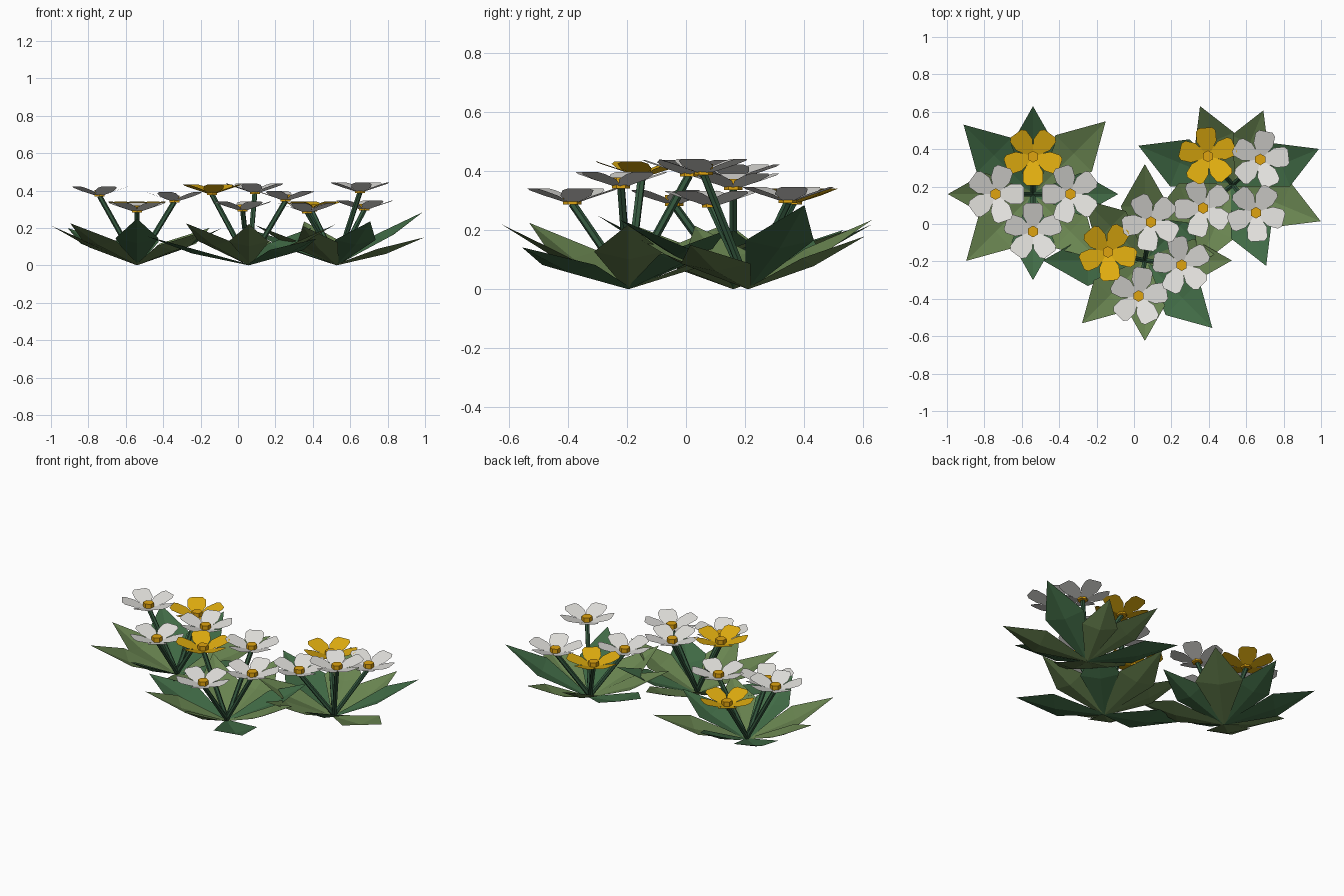
import bpy, math
from mathutils import Matrix, Vector

cube = bpy.data.objects.get("Cube")
if cube:
    bpy.data.objects.remove(cube, do_unlink=True)


def material(name, rgb):
    mat = bpy.data.materials.new(name)
    mat.use_nodes = True
    mat.diffuse_color = (*rgb, 1)
    mat.node_tree.nodes["Principled BSDF"].inputs["Base Color"].default_value = (*rgb, 1)
    return mat


OLIVE = material("olive_green", (.14, .23, .08))
BLUISH = material("deep_green", (.052, .145, .06))
STEM = material("stem_green", (.035, .1, .05))
WHITE = material("petal_white", (.76, .75, .72))
YELLOW = material("petal_yellow", (.75, .42, .005))
CENTRE = material("centre_gold", (.74, .37, .005))


def add_mesh(name, verts, faces, mat, matrix):
    mesh = bpy.data.meshes.new(name)
    mesh.from_pydata(verts, [], faces)
    mesh.transform(matrix)
    mesh.materials.append(mat)
    obj = bpy.data.objects.new(name, mesh)
    bpy.context.collection.objects.link(obj)


def turned(place, angle):
    return Matrix.Translation(place) @ Matrix.Rotation(angle, 4, "Z")


def add_leaf(place, angle, reach, height, mat):
    """Kite-shaped blade with a slightly sunken midrib."""
    mid, half, edge = reach * .56, reach * .25, height * .58
    verts = [(0, 0, 0), (mid, 0, edge - .026), (reach, 0, height)]
    for side in (-1, 1):
        verts += [(.01, side * .015, .008), (mid, side * half, edge)]
    faces = [(0, 3, 4, 1), (1, 4, 2), (0, 1, 6, 5), (1, 2, 6)]
    add_mesh("leaf", verts, faces, mat, turned(place, angle))


def add_prism(name, start, end, radius, sides, mat):
    """Straight closed prism between two points."""
    axis = end - start
    bpy.ops.mesh.primitive_cylinder_add(vertices=sides, radius=radius,
                                        depth=axis.length, location=(start + end) / 2)
    obj = bpy.context.object
    obj.name = name
    obj.rotation_euler = axis.to_track_quat("Z", "Y").to_euler()
    obj.data.materials.append(mat)


def add_flower(base, head, mat):
    """Stem, five cupped petals with blunt tips and a small raised centre."""
    inward = math.atan2(base.y - head.y, base.x - head.x)
    add_prism("stem", base + Vector((0, 0, .012)), head, .014, 6, STEM)
    profile = [(.006, .01, 0), (.08, .053, .027), (.135, .053, .045), (.153, .036, .052)]
    verts = [(r, -w, z) for r, w, z in profile] + [(r, w, z) for r, w, z in reversed(profile)]
    for i in range(5):
        add_mesh("petal", verts, [tuple(range(8))], mat,
                 turned(head, inward + i * math.tau / 5))
    add_prism("flower_centre", head - Vector((0, 0, .003)), head + Vector((0, 0, .034)),
              .031, 6, CENTRE)


# Each plant: base, first leaf angle, leaf reaches, leaf tip heights, leaf colours,
# flower heads (first is yellow)
PLANTS = [
    ((-.54, .16), 0, (.455, .55, .47, .525, .455, .505, .46, .5),
     (.2, .2, .22, .2, .21, .225, .25, .18), "bobboobo",
     [(-.54, .36, .29), (-.74, .16, .37), (-.34, .16, .34), (-.54, -.04, .285)]),
    ((.058, -.195), 0, (.465, .47, .515, .46, .545, .475, .43, .51),
     (.22, .2, .2, .22, .155, .225, .22, .142), "obooboob",
     [(-.14, -.15, .38), (.09, .01, .385), (.255, -.22, .345), (.025, -.385, .29)]),
    ((.527, .21), 22.5, (.5, .43, .455, .545, .47, .47, .47, .51),
     (.285, .18, .235, .205, .215, .21, .235, .15), "booboobo",
     [(.395, .362, .29), (.675, .345, .295), (.37, .085, .28), (.652, .06, .39)]),
]

for (x, y), first, reaches, heights, colours, heads in PLANTS:
    base = Vector((x, y, 0))
    for i, (reach, height, colour) in enumerate(zip(reaches, heights, colours)):
        add_leaf(base, math.radians(first + 45 * i), reach, height,
                 BLUISH if colour == "b" else OLIVE)
    for i, head in enumerate(heads):
        add_flower(base, Vector(head), WHITE if i else YELLOW)
